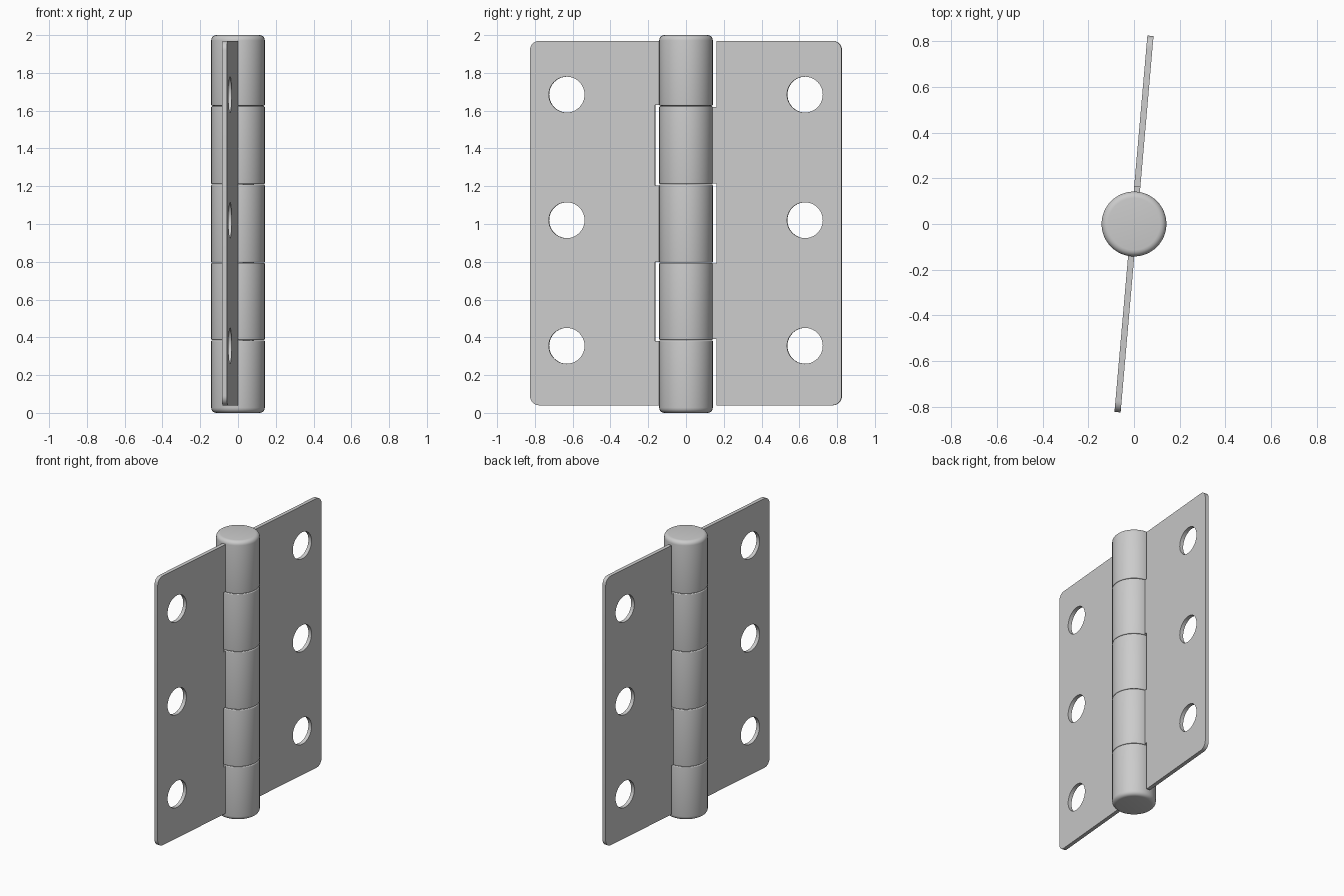
import bpy, bmesh, math
from mathutils import Matrix, Vector

if "Cube" in bpy.data.objects:
    bpy.data.objects.remove(bpy.data.objects["Cube"])

R = 0.142                                  # barrel radius
JOINTS = [0, 0.385, 0.795, 1.21, 1.625, 2]
Z0, Z1, OUT = 0.04, 1.97, 0.828            # leaf extents
IN, GAP = 0.11, 0.163                      # inner edge at own knuckle / at notch


def finish(ob):
    bpy.ops.object.select_all(action='DESELECT')
    ob.select_set(True)
    bpy.context.view_layer.objects.active = ob
    bpy.ops.object.shade_smooth_by_angle(angle=math.radians(35))


def arc(cx, cy, r, a0, a1, n):
    return [(cx + r * math.cos(math.radians(a0 + (a1 - a0) * i / n)),
             cy + r * math.sin(math.radians(a0 + (a1 - a0) * i / n))) for i in range(n + 1)]


def lathe(name, profile, seg=64):
    bm = bmesh.new()
    rings = [[bm.verts.new((r * math.cos(2 * math.pi * i / seg),
                            r * math.sin(2 * math.pi * i / seg), z))
              for i in range(seg)] for r, z in profile]
    for a, b in zip(rings, rings[1:]):
        for i in range(seg):
            j = (i + 1) % seg
            bm.faces.new((a[i], a[j], b[j], b[i]))
    bm.faces.new(rings[0][::-1])
    bm.faces.new(rings[-1])
    me = bpy.data.meshes.new(name)
    bm.to_mesh(me)
    bm.free()
    ob = bpy.data.objects.new(name, me)
    bpy.context.collection.objects.link(ob)
    finish(ob)


# Barrel knuckles: large rounding at the two ends, fine rounding at joints
for k, (a, b) in enumerate(zip(JOINTS, JOINTS[1:])):
    lo = 0.028 if k == 0 else 0.006
    hi = 0.028 if k == 4 else 0.006
    a += 0 if k == 0 else 0.001
    b -= 0 if k == 4 else 0.001
    lathe(f"knuckle_{k + 1}", arc(R - lo, a + lo, lo, -90, 0, 5) + arc(R - hi, b - hi, hi, 0, 90, 5))


def leaf(name, own, side):
    # Outline: inner edge stepped around the other leaf's knuckles
    pts = []
    for k in range(5):
        u = IN if k in own else GAP
        grow = 0.005 if k not in own else -0.005
        lo = Z0 if k == 0 else JOINTS[k] - grow
        hi = Z1 if k == 4 else JOINTS[k + 1] + grow
        pts += [(u, lo), (u, hi)]
    c = 0.05
    pts = pts[::-1] + arc(OUT - c, Z0 + c, c, -90, 0, 8) + arc(OUT - c, Z1 - c, c, 0, 90, 8)
    loops = [pts]
    # Screw holes
    for z in (0.355, 1.02, 1.685):
        loops.append(arc(0.633, z, 0.095, 0, 360, 40)[:-1])
    cu = bpy.data.curves.new(name, 'CURVE')
    cu.dimensions = '2D'
    cu.fill_mode = 'BOTH'
    cu.extrude = 0.0135
    for loop in loops:
        s = cu.splines.new('POLY')
        s.points.add(len(loop) - 1)
        for p, (u, v) in zip(s.points, loop):
            p.co = (u, v, 0, 1)
        s.use_cyclic_u = True
    ob = bpy.data.objects.new(name, cu)
    bpy.context.collection.objects.link(ob)
    bpy.ops.object.select_all(action='DESELECT')
    ob.select_set(True)
    bpy.context.view_layer.objects.active = ob
    bpy.ops.object.convert(target='MESH')
    ob = bpy.context.view_layer.objects.active
    ob.name = name
    # Stand the plate up along its slightly turned direction
    t = math.radians(5)
    d = Vector((math.sin(t), math.cos(t), 0)) * side
    up = Vector((0, 0, 1))
    m = Matrix((d, up, d.cross(up))).transposed().to_4x4()
    bm = bmesh.new()
    bm.from_mesh(ob.data)
    bmesh.ops.transform(bm, matrix=m, verts=bm.verts)
    bmesh.ops.remove_doubles(bm, verts=bm.verts, dist=1e-5)
    bmesh.ops.recalc_face_normals(bm, faces=bm.faces)
    bm.to_mesh(ob.data)
    bm.free()
    finish(ob)


leaf("outer_leaf", (0, 2, 4), -1)
leaf("inner_leaf", (1, 3), 1)
